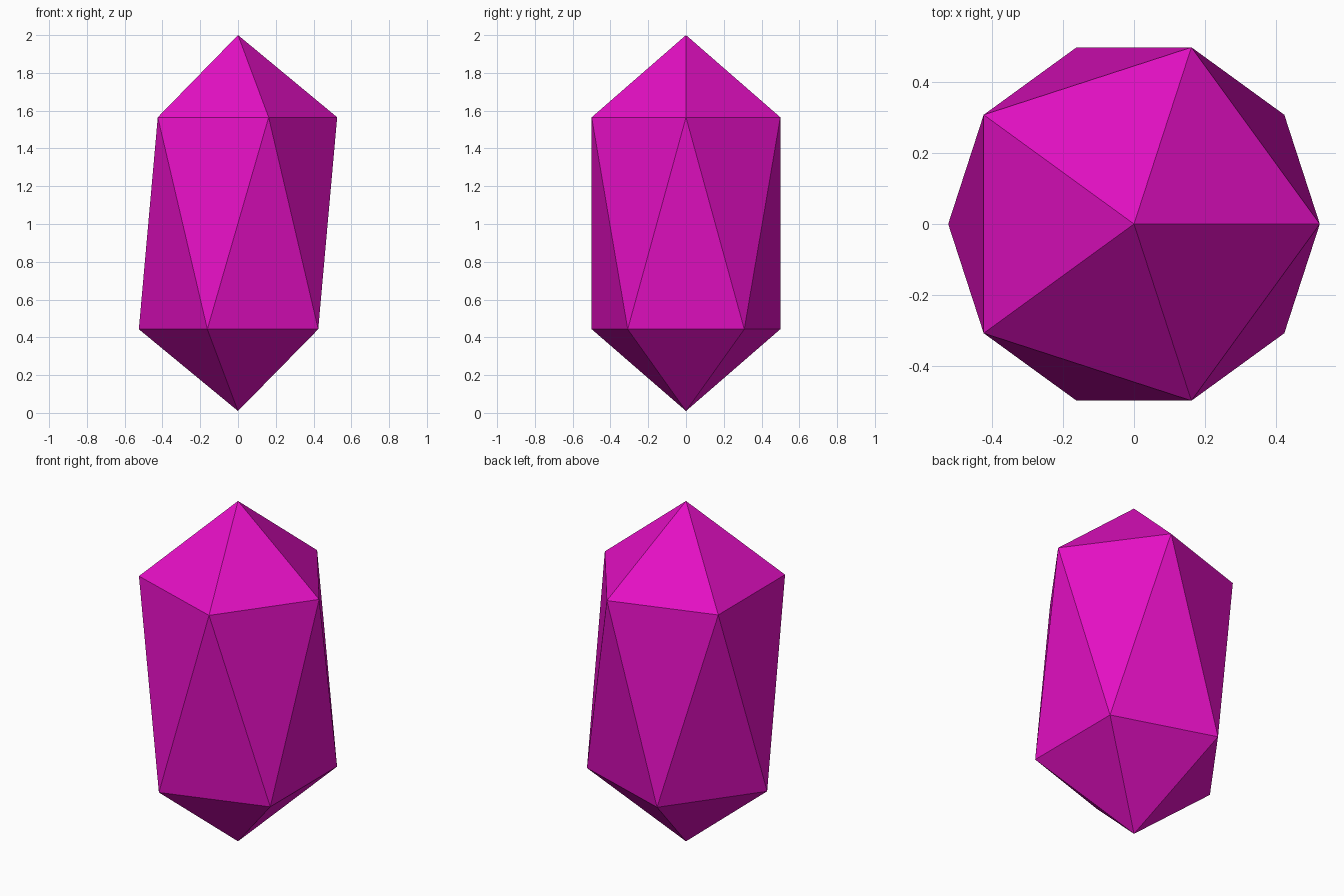
import bpy, bmesh, math

if "Cube" in bpy.data.objects:
    bpy.data.objects.remove(bpy.data.objects["Cube"])

RADIUS, SIDES = 0.525, 5

mat = bpy.data.materials.new("magenta")
mat.diffuse_color = (0.78, 0.005, 0.55, 1)
mat.use_nodes = True
mat.node_tree.nodes["Principled BSDF"].inputs["Base Color"].default_value = mat.diffuse_color

bm = bmesh.new()


def ring(z, turn):
    """Pentagon of vertices at height z."""
    return [bm.verts.new((RADIUS * math.cos(turn + math.tau * i / SIDES),
                          RADIUS * math.sin(turn + math.tau * i / SIDES), z))
            for i in range(SIDES)]


# Two tips and two pentagons, the lower one turned by half a step
top = bm.verts.new((0, 0, 2.0))
bottom = bm.verts.new((0, 0, 0.01))
upper = ring(1.565, 0)
lower = ring(0.443, math.pi / SIDES)

# Caps and the zigzag band between the pentagons
for i in range(SIDES):
    j = (i + 1) % SIDES
    bm.faces.new((top, upper[i], upper[j]))
    bm.faces.new((upper[i], lower[i], upper[j]))
    bm.faces.new((upper[j], lower[i], lower[j]))
    bm.faces.new((bottom, lower[j], lower[i]))
bmesh.ops.recalc_face_normals(bm, faces=bm.faces)

mesh = bpy.data.meshes.new("crystal")
bm.to_mesh(mesh)
bm.free()
mesh.materials.append(mat)
bpy.context.collection.objects.link(bpy.data.objects.new("crystal", mesh))
